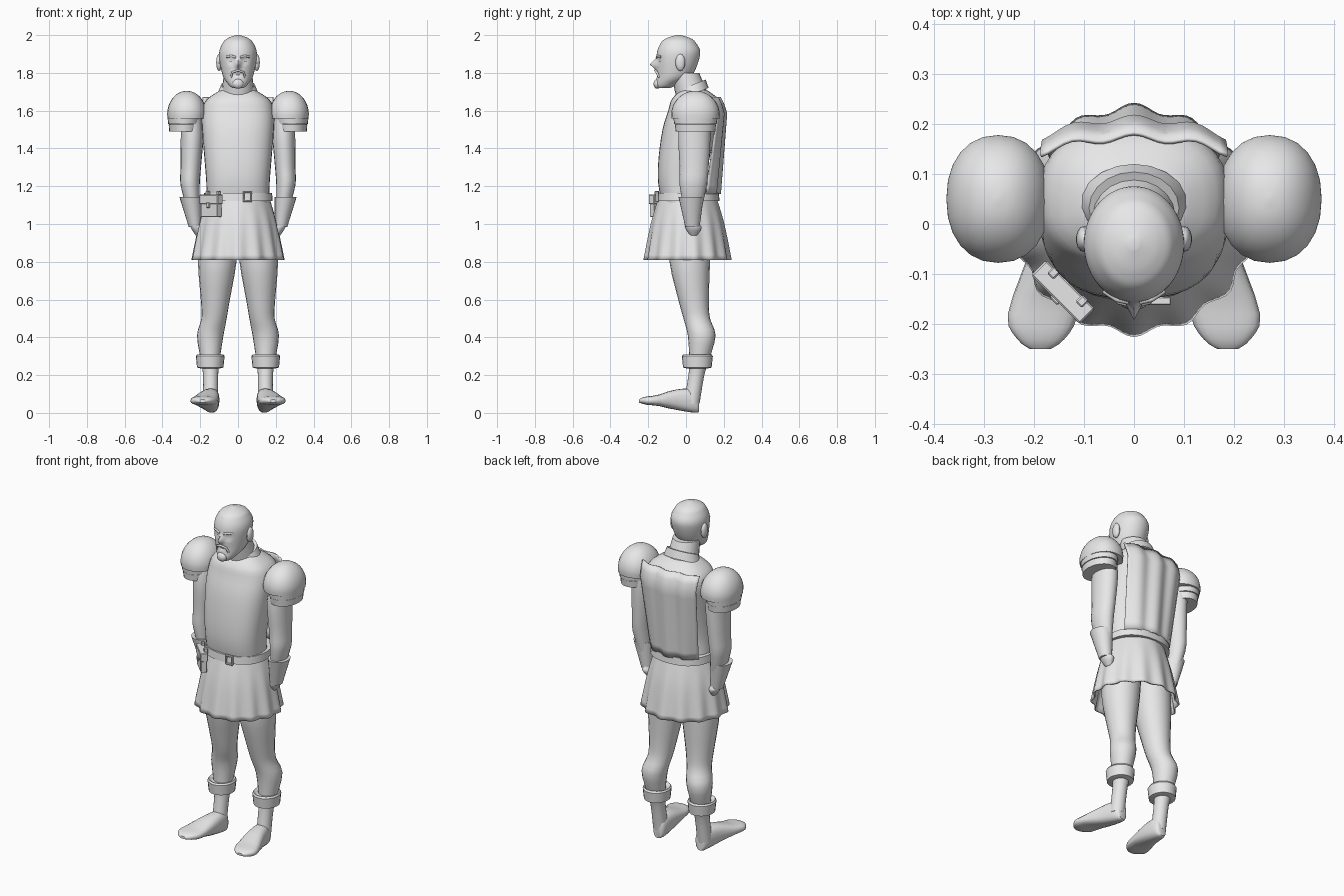
import bpy, bmesh, math
from mathutils import Matrix, Vector

if "Cube" in bpy.data.objects:
    bpy.data.objects.remove(bpy.data.objects["Cube"])

grey = bpy.data.materials.new("plain_grey")
grey.use_nodes = True
grey.diffuse_color = (0.8, 0.8, 0.8, 1)
grey.node_tree.nodes["Principled BSDF"].inputs["Base Color"].default_value = grey.diffuse_color


def finish(name, bm, mirror=False, angle=40, thickness=0):
    bmesh.ops.recalc_face_normals(bm, faces=bm.faces)
    mesh = bpy.data.meshes.new(name)
    bm.to_mesh(mesh)
    bm.free()
    mesh.materials.append(grey)
    mesh.shade_smooth()
    mesh.set_sharp_from_angle(angle=math.radians(angle))
    obj = bpy.data.objects.new(name, mesh)
    bpy.context.collection.objects.link(obj)
    if thickness:
        obj.modifiers.new("thickness", "SOLIDIFY").thickness = thickness
    if mirror:
        obj.modifiers.new("mirror", "MIRROR")


def smooth_rings(rings, steps):
    """Catmull-Rom interpolation between cross-sections."""
    result = []
    last = len(rings) - 1
    for i in range(last):
        before, start, end, after = (rings[max(0, min(last, i + k))] for k in (-1, 0, 1, 2))
        for step in range(steps):
            t = step / steps
            result.append([q + t * (r - p) / 2 + t * t * (p - 2.5 * q + 2 * r - s / 2)
                           + t ** 3 * (1.5 * (q - r) + (s - p) / 2)
                           for p, q, r, s in zip(before, start, end, after)])
    return result + [rings[last]]


def loft(name, rings, sides=20, steps=3, depth=1, power=2, along_y=False, warp=None, caps=True, **options):
    """Each ring is (position, half width, centre across, centre x); depth is the ratio to half width."""
    bm = bmesh.new()
    loops = []
    for position, radius, across, centre in smooth_rings(rings, steps):
        ratio = depth(position) if callable(depth) else depth
        loop = []
        for k in range(sides):
            angle = math.tau * k / sides
            c, s = (math.copysign(abs(f) ** (2 / power), f) for f in (math.cos(angle), math.sin(angle)))
            x, w = centre + radius * c, across + radius * ratio * s
            co = Vector((x, position, w) if along_y else (x, w, position))
            loop.append(bm.verts.new(warp(co) if warp else co))
        loops.append(loop)
    for lower, upper in zip(loops, loops[1:]):
        for k in range(sides):
            after = (k + 1) % sides
            bm.faces.new((lower[k], lower[after], upper[after], upper[k]))
    if caps:
        bm.faces.new(loops[0])
        bm.faces.new(loops[-1])
    finish(name, bm, **options)


def at_centre(*rings, across=None, centre=0):
    """Complete short rings that share a centre."""
    return [(*ring, *([] if across is None else [across]), centre) for ring in rings]


def ball(name, location, size, **options):
    bm = bmesh.new()
    placed = Matrix.Translation(location) @ Matrix.Diagonal((*size, 1))
    bmesh.ops.create_uvsphere(bm, u_segments=14, v_segments=8, radius=1, matrix=placed)
    finish(name, bm, **options)


def box(name, location, size, base=Matrix(), bevel=0.003):
    bm = bmesh.new()
    placed = base @ Matrix.Translation(location) @ Matrix.Diagonal((*size, 1))
    bmesh.ops.create_cube(bm, size=1, matrix=placed)
    bmesh.ops.bevel(bm, geom=bm.edges[:], offset=bevel, segments=1, affect="EDGES")
    finish(name, bm, angle=25)


def hair(name, points, radius=0.006):
    curve = bpy.data.curves.new(name, "CURVE")
    curve.dimensions = "3D"
    curve.bevel_depth = radius
    curve.bevel_resolution = 2
    curve.use_fill_caps = True
    spline = curve.splines.new("POLY")
    spline.points.add(len(points) - 1)
    for point, co in zip(spline.points, points):
        point.co = (*co, 1)
    curve.materials.append(grey)
    bpy.context.collection.objects.link(bpy.data.objects.new(name, curve))


# Head, with nose, eye sockets and mouth pressed out or in on the front
def face(co):
    def press(x, z, width, height, amount):
        return amount * math.exp(-((abs(co.x) - x) / width) ** 2 - ((co.z - z) / height) ** 2)
    if co.y < -.06:
        nose = press(0, 1.845, .012, .02, -.036)
        socket = press(.036, 1.866, .017, .01, .015)
        mouth = press(0, 1.788, .026, .005, .008)
        co.y += nose + socket + mouth
    return co


loft("head", at_centre((1.72, .03, -.12), (1.74, .052, -.1), (1.79, .082, -.06), (1.9, .1, -.04),
                       (1.96, .08, -.04), (1.985, .052, -.04), (2, .01, -.04)),
     sides=64, steps=8, depth=1.15, warp=face)
ball("ears", (.1, -.03, 1.855), (.016, .026, .045), mirror=True)
ball("eyes", (.036, -.128, 1.865), (.014, .012, .009), mirror=True)
ball("goatee", (0, -.152, 1.742), (.03, .02, .026))
right_half = [(-.038, -.142, 1.775), (-.03, -.155, 1.803)]
left_half = [(-x, y, z) for x, y, z in reversed(right_half)]
hair("moustache", right_half + [(0, -.163, 1.813)] + left_half)
for side in (-1, 1):
    hair("brow", [(side * .012, -.155, 1.882), (side * .035, -.15, 1.89), (side * .06, -.133, 1.885)])
loft("neck", at_centre((1.66, .09, .04), (1.8, .075, -.005)), steps=1)


# Torso, with a collar that rises to the back
def slope(co):
    co.z += .4 * (co.y - .03)
    return co


loft("collar", at_centre((1.685, .11), (1.735, .09), across=.032), steps=1, depth=.8, warp=slope)
loft("tunic", at_centre((1.1, .165, 0), (1.22, .168, -.02), (1.35, .178, -.01), (1.5, .19, .02),
                        (1.6, .19, .05), (1.66, .165, .05), (1.71, .09, .04)),
     sides=32, depth=.76, power=2.5)

# Draped back panel with vertical folds
bm = bmesh.new()
bmesh.ops.create_grid(bm, x_segments=24, y_segments=12, size=1)
for v in bm.verts:
    u, drop = v.co.x, (1 - v.co.y) / 2
    spine = .17 + .04 * min(1, drop * 7) - .04 * drop
    sides_forward = .03 * (1 + drop) * u * u
    fold = .007 * math.cos(3 * math.pi * u)
    v.co = (u * (.185 - .03 * drop), spine - sides_forward + fold, 1.67 - .51 * drop)
finish("back_panel", bm, thickness=.008)

# Shoulder armour: dome with two bands below
arcs = [math.radians(a) for a in range(-10, 90, 14)]
loft("shoulder_domes", at_centre(*[(1.58 + .125 * math.sin(a), .104 * math.cos(a)) for a in arcs],
                                 across=.05, centre=.271),
     sides=24, depth=1.23, power=2.2, mirror=True)
for name, z, r in (("upper_shoulder_bands", 1.53, .088), ("lower_shoulder_bands", 1.49, .082)):
    loft(name, at_centre((z, r - .003), (z + .037, r), (z + .043, r - .015), across=.05, centre=.285),
         sides=24, steps=1, depth=1.33, mirror=True, angle=30)

# Arms ending in closed hands, and flared wrist guards
loft("arms_and_hands", [(1.62, .05, .055, .255), (1.48, .06, .045, .243), (1.3, .054, .043, .25),
                        (1.2, .05, .038, .253), (1.02, .026, .035, .228), (.98, .03, .04, .22),
                        (.938, .012, .04, .21)], depth=1.42, mirror=True)
loft("wrist_guards", [(1.14, .045, .027, .252), (1.142, .058, .027, .252), (.985, .033, .034, .228)],
     steps=1, depth=1.15, mirror=True)


# Pleated skirt
def pleat(co):
    spread = max(0, (1.12 - co.z) / .31)
    scale = 1 - .035 * spread * math.cos(14 * math.atan2(co.y * 1.1, co.x))
    return Vector((co.x * scale, co.y * scale, co.z))


loft("skirt", at_centre((1.14, .166), (1, .207), (.81, .243), across=.008),
     sides=112, steps=5, depth=.93, power=1.9, warp=pleat, caps=False, thickness=.008)

# Belt, buckle and slanted pouch
loft("belt", at_centre((1.122, .165), (1.122, .184), (1.165, .18), (1.165, .165), across=.012),
     sides=32, steps=1, depth=.9, power=2.3, angle=30)
for side in (-1, 1):
    box("buckle_side", (.05 + side * .02, -.154, 1.144), (.008, .016, .056), bevel=.002)
    box("buckle_bar", (.05, -.154, 1.144 + side * .024), (.048, .016, .008), bevel=.002)
slant = Matrix.Translation((-.142, -.136, 0)) @ Matrix.Rotation(math.radians(-45), 4, "Z")
box("pouch", (0, 0, 1.088), (.125, .034, .1), slant)
box("pouch_flap", (0, 0, 1.13), (.137, .042, .05), slant)
box("pouch_clasp", (0, -.022, 1.1), (.022, .01, .028), slant)
for side in (-1, 1):
    box("pouch_loop", (side * .04, .014, 1.15), (.018, .02, .05), slant)

# Legs, rolled boot cuffs and feet
loft("legs", [(.98, .1, .025, .1), (.8, .102, .02, .11), (.6, .077, .04, .12), (.5, .067, .057, .127),
              (.41, .07, .083, .147), (.28, .05, .07, .147), (.2, .04, .055, .145), (.05, .04, .03, .145)],
     depth=1.05, mirror=True)
loft("boot_cuffs", at_centre((.235, .05), (.24, .07), (.3, .076), (.31, .07), (.3, .055),
                             across=.06, centre=.147),
     steps=1, depth=1.08, mirror=True, angle=30)
loft("feet", [(.07, .02, .04, .14), (.05, .038, .062, .14), (-.05, .054, .07, .153),
              (-.18, .07, .065, .182), (-.23, .047, .065, .186), (-.25, .02, .063, .187)],
     along_y=True, depth=lambda y: max(.35, 1.3 + 6 * y), power=2.6, mirror=True)
